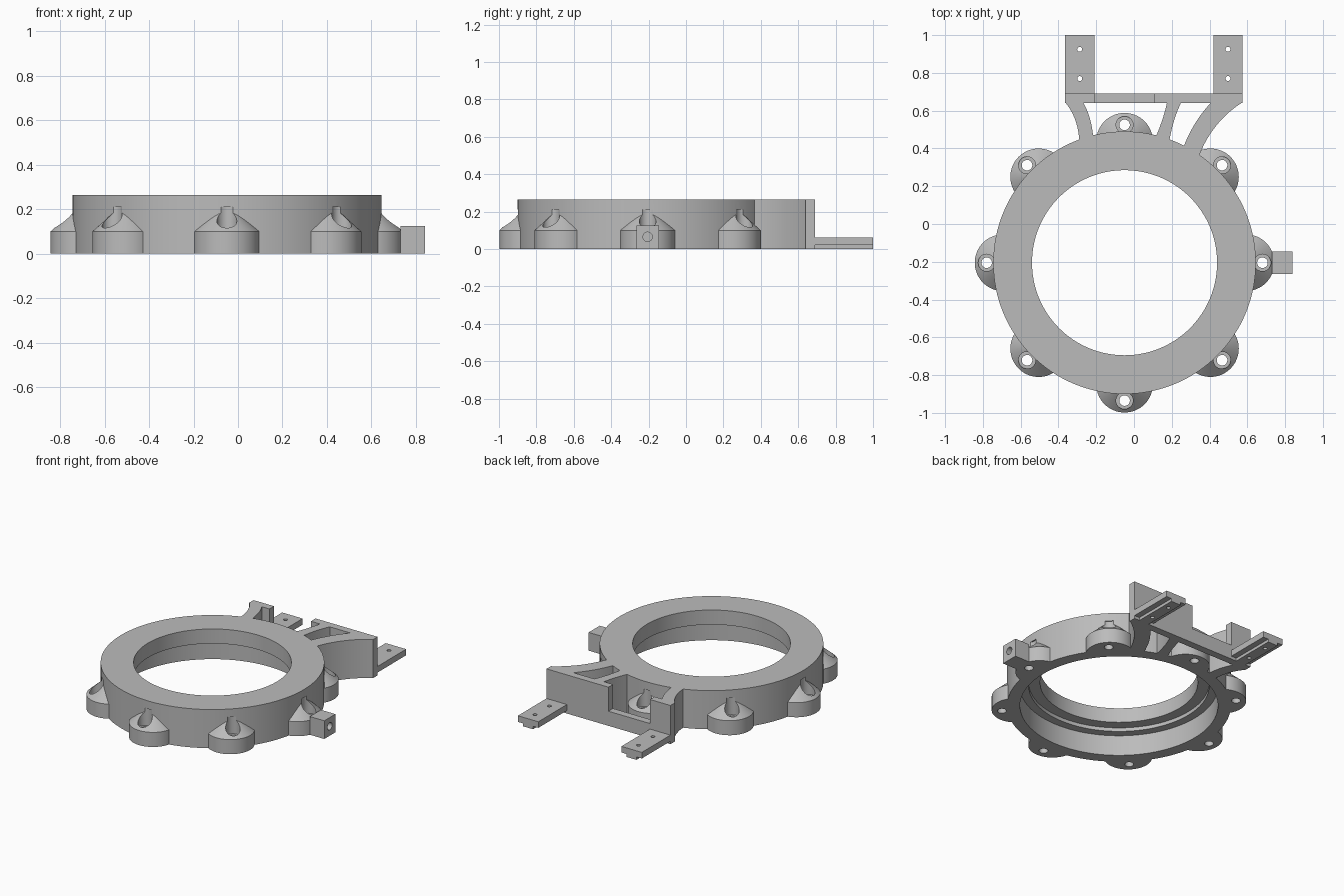
import bpy, bmesh, math
from mathutils import Vector

if "Cube" in bpy.data.objects:
    bpy.data.objects.remove(bpy.data.objects["Cube"], do_unlink=True)

CX, CY = -0.05, -0.205      # ring centre
TOP = 0.265                 # ring height
BOSS_R, HOLE_R = 0.643, 0.73  # distances of boss and screw from ring centre

grey = bpy.data.materials.new("matte grey")
grey.use_nodes = True
colour = (0.5, 0.5, 0.5, 1)
grey.diffuse_color = colour
grey.node_tree.nodes["Principled BSDF"].inputs["Base Color"].default_value = colour


def finish(name, bm):
    bmesh.ops.recalc_face_normals(bm, faces=bm.faces)
    mesh = bpy.data.meshes.new(name)
    bm.to_mesh(mesh)
    bm.free()
    mesh.materials.append(grey)
    obj = bpy.data.objects.new(name, mesh)
    bpy.context.collection.objects.link(obj)
    return obj


def box(name, x0, x1, y0, y1, z0, z1):
    bm = bmesh.new()
    bmesh.ops.create_cube(bm, size=1)
    for v in bm.verts:
        v.co = Vector(((x0 + x1) / 2 + v.co.x * (x1 - x0),
                       (y0 + y1) / 2 + v.co.y * (y1 - y0),
                       (z0 + z1) / 2 + v.co.z * (z1 - z0)))
    return finish(name, bm)


def lathe(name, profile, x, y, steps, closed=False):
    """Spin a (radius, height) profile round a vertical axis."""
    bm = bmesh.new()
    verts = [bm.verts.new((x + r, y, z)) for r, z in profile]
    pairs = list(zip(verts, verts[1:])) + ([(verts[-1], verts[0])] if closed else [])
    edges = [bm.edges.new(p) for p in pairs]
    bmesh.ops.spin(bm, geom=verts + edges, cent=(x, y, 0), axis=(0, 0, 1),
                   angle=math.tau, steps=steps, use_merge=False)
    bmesh.ops.remove_doubles(bm, verts=bm.verts, dist=1e-5)
    return finish(name, bm)


def prism(name, outline, height):
    bm = bmesh.new()
    face = bm.faces.new([bm.verts.new((x, y, 0)) for x, y in outline])
    new = bmesh.ops.extrude_face_region(bm, geom=[face])["geom"]
    bmesh.ops.translate(bm, vec=(0, 0, height),
                        verts=[g for g in new if isinstance(g, bmesh.types.BMVert)])
    return finish(name, bm)


def cut(obj, cutter):
    mod = obj.modifiers.new("cut", 'BOOLEAN')
    mod.operation, mod.solver, mod.object = 'DIFFERENCE', 'EXACT', cutter
    bpy.context.view_layer.objects.active = obj
    bpy.ops.object.modifier_apply(modifier=mod.name)


def discard(obj):
    bpy.data.objects.remove(obj, do_unlink=True)


def drill(name, r, x, y, z0, z1):
    return lathe(name, [(0, z0), (r, z0), (r, z1), (0, z1)], x, y, 32)


def arc(start, mid, end, n=10):
    """Quadratic curve through three control points."""
    a, b, c = Vector(start), Vector(mid), Vector(end)
    return [a * (1 - t) ** 2 + b * 2 * t * (1 - t) + c * t * t
            for t in (i / n for i in range(n + 1))]


# Main ring with a stepped bore underneath
ring = lathe("ring", [(0.695, 0), (0.695, TOP), (0.49, TOP), (0.49, 0.165), (0.56, 0.165),
                      (0.56, 0.14), (0.615, 0.14), (0.615, 0)], CX, CY, 128, closed=True)
round_parts = [ring]

# Eight conical screw bosses, each with a screw hole and a counterbore
bore = drill("bore_cutter", 0.65, CX, CY, -0.1, 0.4)
for i in range(8):
    a = math.tau * i / 8
    c, s = math.cos(a), math.sin(a)
    boss = lathe(f"screw_boss_{i + 1}", [(0, 0), (0.15, 0), (0.15, 0.1), (0, 0.235)],
                 CX + BOSS_R * c, CY + BOSS_R * s, 64)
    cut(boss, bore)
    hx, hy = CX + HOLE_R * c, CY + HOLE_R * s
    counterbore = drill("counterbore_cutter", 0.045, hx, hy, 0.09, 0.21)
    hole = drill("hole_cutter", 0.028, hx, hy, -0.1, 0.15)
    cut(boss, counterbore)
    cut(boss, hole)
    cut(ring, counterbore)
    discard(counterbore)
    discard(hole)
    round_parts.append(boss)
discard(bore)

# Side block with a cross hole
block = box("side_block", 0.73, 0.84, -0.265, -0.145, 0, 0.125)
pin = drill("pin_cutter", 0.025, 0, 0, -0.06, 0.06)
pin.rotation_euler = (0, math.pi / 2, 0)
pin.location = (0.82, -0.205, 0.065)
bpy.context.view_layer.update()
cut(block, pin)
discard(pin)
round_parts.append(block)

# Back plate with a wide notch in its top edge
plate = box("back_plate", -0.365, 0.575, 0.64, 0.69, 0, TOP)
notch = box("notch_cutter", -0.21, 0.105, 0.6, 0.75, 0.1, 0.4)
cut(plate, notch)
discard(notch)

# Curved arms from the ring to the plate: left edge and right edge of each
arms = {
    "outer_arm_right": (((-0.365, 0.645), (-0.295, 0.56), (-0.29, 0.44)),
                        ((-0.27, 0.645), (-0.225, 0.57), (-0.215, 0.45))),
    "middle_arm": (((0.175, 0.645), (0.155, 0.55), (0.11, 0.45)),
                   ((0.25, 0.645), (0.205, 0.55), (0.185, 0.43))),
    "outer_arm_left": (((0.41, 0.645), (0.31, 0.54), (0.255, 0.39)),
                       ((0.575, 0.645), (0.41, 0.54), (0.34, 0.35))),
}
for name, (left, right) in arms.items():
    round_parts.append(prism(name, arc(*left) + arc(*right)[::-1], TOP))

# Two mounting feet with a narrower rail below and two screw holes each
for side, x0 in (("right", -0.365), ("left", 0.42)):
    x1 = x0 + 0.155
    foot = box(f"mounting_foot_{side}", x0, x1, 0.685, 1.0, 0.02, 0.062)
    rail = box(f"foot_rail_{side}", x0 + 0.04, x1 - 0.04, 0.685, 1.0, 0, 0.02)
    for y in (0.77, 0.925):
        hole = drill("foot_hole_cutter", 0.013, (x0 + x1) / 2, y, -0.1, 0.2)
        cut(foot, hole)
        cut(rail, hole)
        discard(hole)

# Smooth the curved walls, keep the edges crisp
bpy.ops.object.select_all(action='DESELECT')
for obj in round_parts:
    obj.select_set(True)
bpy.context.view_layer.objects.active = ring
bpy.ops.object.shade_smooth_by_angle(angle=math.radians(30))
